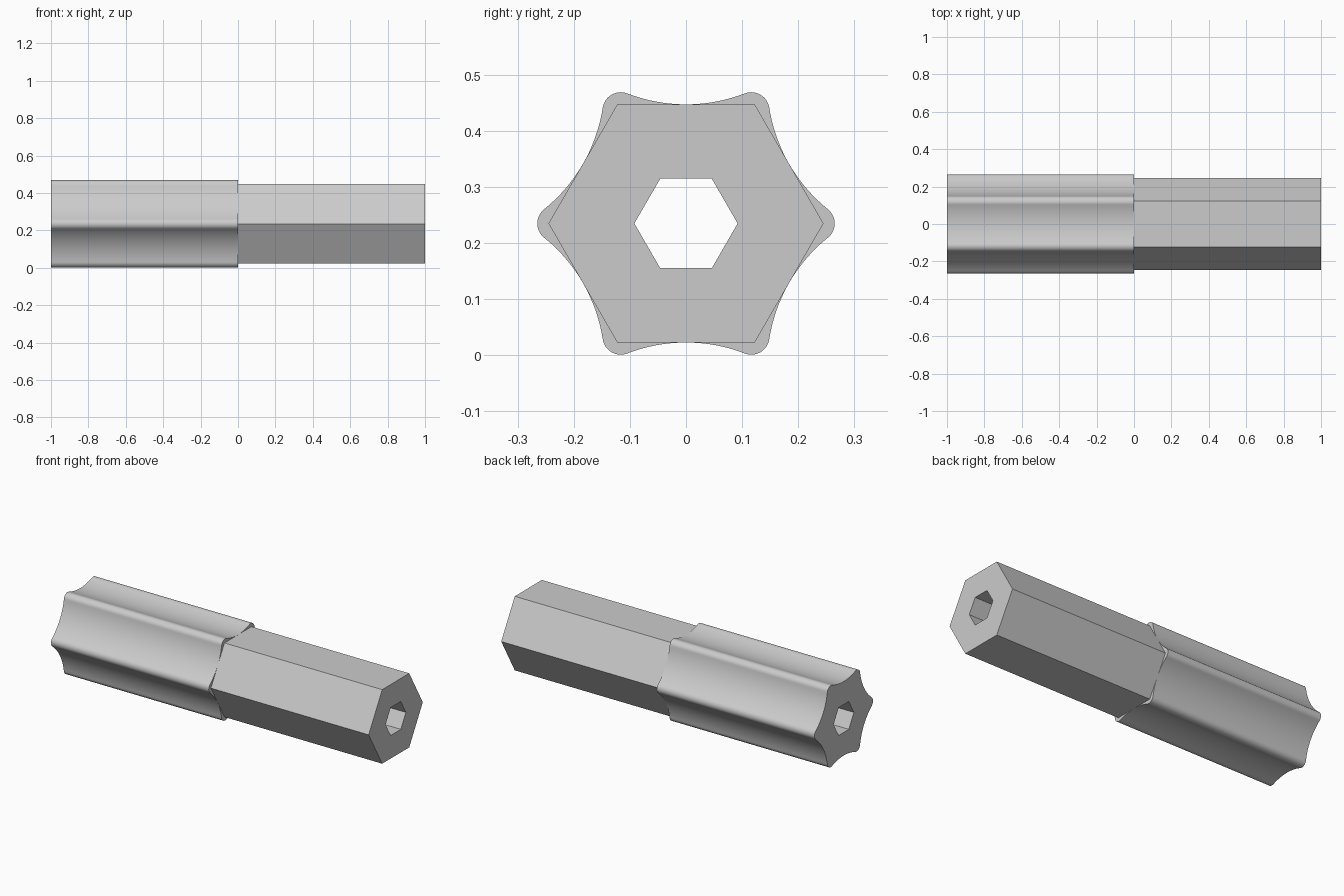
import bpy
import bmesh
from math import cos, sin, radians, asin, hypot, pi
from mathutils import Vector

cube = bpy.data.objects.get("Cube")
if cube:
    bpy.data.objects.remove(cube, do_unlink=True)

AXIS_Z = 0.235        # height of the shaft axis
HEX_R = 0.245         # hexagon corner radius
BORE_R = 0.092        # hexagonal bore corner radius
LOBE_R = 0.0325       # rounding of each lobe
LOBE_DIST = 0.2325    # axis to lobe centre

grey = bpy.data.materials.new("plain grey")
grey.use_nodes = True
colour = (0.6, 0.6, 0.6, 1)
grey.diffuse_color = colour
grey.node_tree.nodes["Principled BSDF"].inputs["Base Color"].default_value = colour


def polar(r, a):
    return Vector((r * cos(a), r * sin(a)))


def arc(centre, r, start, end, steps):
    return [centre + polar(r, start + (end - start) * i / steps)
            for i in range(steps + 1)]


def hexagon(r):
    return [polar(r, i * pi / 3) for i in range(6)]


def lobed_profile():
    """Six rounded lobes joined by tangent concave flutes."""
    valley = HEX_R * cos(pi / 6)
    side, rise = LOBE_DIST * sin(pi / 6), LOBE_DIST * cos(pi / 6)
    gap = valley - rise
    flute_r = (side**2 + gap**2 - LOBE_R**2) / (2 * (LOBE_R - gap))
    half = asin(side / (flute_r + LOBE_R))
    points = []
    for i in range(6):
        a = i * pi / 3
        points += arc(polar(LOBE_DIST, a), LOBE_R,
                      a - pi / 6 - half, a + pi / 6 + half, 16)
        mid = a + pi / 6
        points += arc(polar(valley + flute_r, mid), flute_r,
                      mid + pi + half, mid + pi - half, 20)[1:-1]
    return points


def bored_prism(name, outer, x0, x1):
    """Extrude a profile along x, with the hexagonal bore running through."""
    bm = bmesh.new()
    for loop in (outer, hexagon(BORE_R)):
        verts = [bm.verts.new((x0, p.x, p.y + AXIS_Z)) for p in loop]
        for a, b in zip(verts, verts[1:] + verts[:1]):
            bm.edges.new((a, b))
    bmesh.ops.triangle_fill(bm, use_beauty=True, edges=bm.edges[:],
                            normal=(-1, 0, 0))
    result = bmesh.ops.extrude_face_region(bm, geom=bm.faces[:],
                                           use_keep_orig=True)
    moved = [g for g in result["geom"] if isinstance(g, bmesh.types.BMVert)]
    bmesh.ops.translate(bm, vec=(x1 - x0, 0, 0), verts=moved)
    bmesh.ops.recalc_face_normals(bm, faces=bm.faces[:])
    mesh = bpy.data.meshes.new(name)
    bm.to_mesh(mesh)
    bm.free()
    mesh.materials.append(grey)
    obj = bpy.data.objects.new(name, mesh)
    bpy.context.collection.objects.link(obj)
    return obj


# Fluted half and plain hexagonal half
fluted = bored_prism("fluted_shaft", lobed_profile(), -1, 0)
bored_prism("hex_shaft", hexagon(HEX_R), 0, 1)

bpy.ops.object.select_all(action="DESELECT")
fluted.select_set(True)
bpy.context.view_layer.objects.active = fluted
bpy.ops.object.shade_smooth_by_angle(angle=radians(30))
